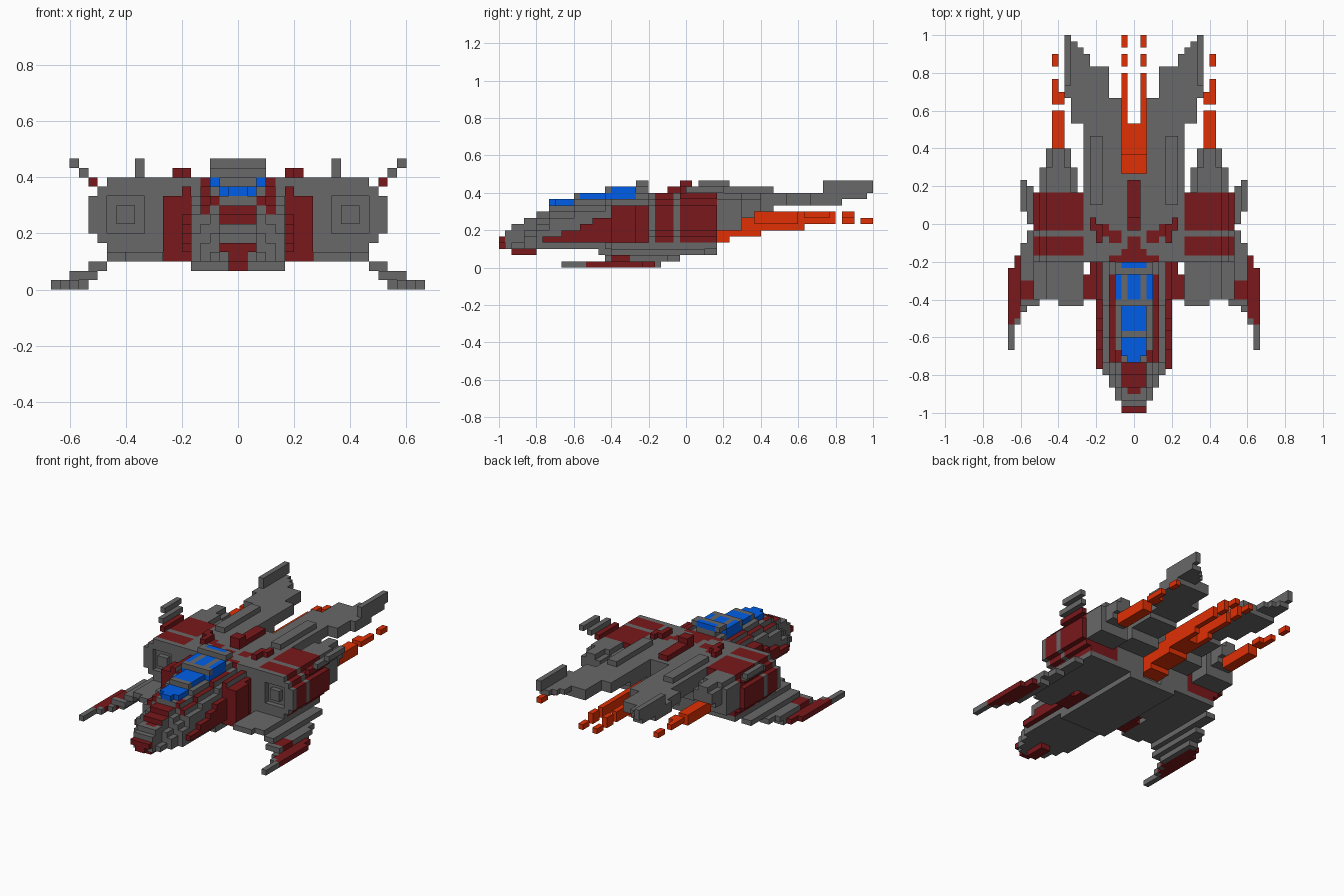
import bpy, bmesh
from mathutils import Vector

if "Cube" in bpy.data.objects:
    bpy.data.objects.remove(bpy.data.objects["Cube"])

U = 1 / 30  # one block; the ship is 40 x 60 x 14 blocks
COLOURS = {"hull_grey": (0.14, 0.14, 0.14, 1), "trim_red": (0.19, 0.009, 0.011, 1),
           "glass_blue": (0.0, 0.11, 0.8, 1), "flame_orange": (0.75, 0.03, 0.0015, 1)}
GREY, RED, BLUE, ORANGE, RED_TOP = range(5)  # RED_TOP: red on upper and front faces only
MATS = []
for n, c in COLOURS.items():
    m = bpy.data.materials.new(n)
    m.diffuse_color = c
    m.use_nodes = True
    m.node_tree.nodes["Principled BSDF"].inputs["Base Color"].default_value = m.diffuse_color
    MATS.append(m)

cells = {}  # block position -> (part, colour); later boxes replace earlier ones


def box(part, x0, x1, y0, y1, z0, z1, col=GREY):
    """Fill a box of blocks and its mirror image across x."""
    for x in range(x0, x1):
        for y in range(y0, y1):
            for z in range(z0, z1):
                for xx in (x, -1 - x):
                    cells[xx, y, z] = (part, col)


def carve(x0, x1, y0, y1, z0, z1):
    for x in range(x0, x1):
        for y in range(y0, y1):
            for z in range(z0, z1):
                cells.pop((x, y, z), None)
                cells.pop((-1 - x, y, z), None)


def rounded(part, x0, x1, y0, y1, z0, z1, col=GREY):
    """Pod with its outer side stepped off."""
    for i in range(3):
        box(part, x0, x1 - 2 + i, y0, y1, z0 + i, z1 - i, col)


# Fuselage: stepped slices (y0, y1, half width, bottom, top)
for y0, y1, w, b, t in [(-29, -28, 2, 3, 6), (-28, -26, 3, 3, 7), (-27, -26, 4, 3, 6),
                        (-26, -24, 4, 3, 8), (-24, -22, 5, 3, 9), (-22, -18, 5, 3, 11),
                        (-18, -13, 5, 3, 12), (-13, -6, 5, 3, 13)]:
    for i in range(4):
        box("fuselage", 0, max(2, w - 3 + i), y0, y1, b, t - i)
box("chin", 0, 1, -28, -24, 2, 3, RED)
box("nose_tip", 0, 2, -30, -29, 4, 5, RED)
box("nose_tip", 0, 1, -30, -29, 3, 4, RED)
# Red nose paint and canopy frame
box("fuselage", 0, 1, -27, -26, 6, 7, RED_TOP)
box("fuselage", 0, 2, -26, -24, 7, 8, RED_TOP)
box("fuselage", 0, 2, -24, -22, 8, 9, RED_TOP)
box("fuselage", 2, 3, -22, -20, 9, 10, RED_TOP)
box("fuselage", 3, 4, -22, -18, 8, 9, RED_TOP)
box("fuselage", 3, 4, -18, -13, 9, 10, RED_TOP)
box("fuselage", 3, 4, -13, -8, 10, 11, RED_TOP)
# Canopy glass
box("canopy", 0, 2, -21, -18, 10, 11, BLUE)
box("canopy", 0, 1, -22, -21, 10, 11, BLUE)
carve(1, 2, -22, -21, 10, 11)
box("canopy", 0, 2, -17, -13, 11, 12, BLUE)
box("canopy", 0, 1, -12, -8, 12, 13, BLUE)
box("canopy", 2, 3, -12, -8, 11, 13, BLUE)
box("canopy", 2, 3, -13, -12, 11, 12, BLUE)
box("canopy_frame", 0, 3, -13, -12, 12, 13)
box("cabin_roof", 0, 3, -8, -6, 13, 14)
box("cabin_roof", 0, 2, -7, -6, 13, 14, BLUE)

# Red cheek panels beside the fuselage
for y0, y1, t in [(-23, -20, 5), (-20, -17, 6), (-17, -15, 7), (-15, -12, 8)]:
    box("cheek_panel", 5, 6, y0, y1, 4, t, RED)
box("cheek_panel", 5, 6, -12, -6, 3, 11, RED_TOP)
box("cheek_panel", 5, 6, -12, -6, 3, 7, RED)
box("cheek_panel", 6, 8, -12, -8, 3, 10, RED)
box("cheek_panel", 6, 7, -8, -6, 3, 10, RED)

# Centre body between the engines
box("centre_body", 0, 8, -6, 4, 3, 12)
box("centre_body", 0, 5, -14, 5, 2, 3)
box("centre_body", 2, 8, 4, 5, 3, 12)
box("centre_body", 0, 2, 4, 8, 9, 12)
box("centre_body", 2, 8, 5, 9, 7, 12)
box("centre_body", 2, 8, 9, 14, 9, 12)
box("deck_rib", 5, 7, 3, 14, 12, 13)

# Red deck markings: spine and crossed arms
box("spine", 0, 1, -1, 7, 12, 13, RED)
box("spine", 0, 1, -1, 1, 13, 14, RED)
box("spine", 0, 1, -4, -2, 11, 12, RED)
box("spine", 0, 2, -5, -4, 11, 12, RED)
box("spine", 0, 4, -6, -5, 11, 12, RED_TOP)
box("deck_arm", 6, 7, -1, 1, 12, 13, RED)
box("deck_arm", 5, 6, -3, 0, 12, 13, RED)
box("deck_arm", 4, 5, -2, 0, 11, 12, RED)
box("deck_arm", 2, 4, -3, -1, 11, 12, RED)

# Forked tail: (outer x, inner x, y0, y1, z0, z1)
for xo, xi, y0, y1, z0, z1 in [(8, 2, 14, 16, 10, 12), (10, 2, 16, 20, 10, 12),
                               (10, 4, 20, 25, 10, 12), (10, 7, 25, 27, 11, 12),
                               (10, 8, 27, 28, 11, 12), (10, 9, 28, 29, 11, 12)]:
    box("tail_fork", xi, xo, y0, y1, z0, z1)
box("tail_fin", 10, 11, 20, 25, 10, 12)
box("tail_fin", 10, 11, 25, 29, 11, 12)
box("tail_fin", 10, 11, 22, 30, 12, 14)

# Engine pods with recessed intakes
rounded("engine_pod", 8, 16, -6, -5, 4, 12)
rounded("engine_pod", 8, 16, -5, 5, 4, 12, RED)
rounded("engine_pod", 8, 16, -2, -1, 4, 12)
box("engine_pod", 9, 14, -5, -4, 5, 11)
carve(10, 14, -6, -5, 6, 10)
box("intake_core", 11, 13, -6, -5, 7, 9)
box("engine_nozzle", 9, 15, 5, 9, 6, 11)
box("engine_nozzle", 10, 14, 5, 9, 11, 12)
box("engine_nozzle", 10, 14, 9, 11, 8, 11)
box("engine_nozzle", 10, 14, 11, 12, 9, 11)
box("engine_nozzle", 11, 13, 9, 12, 11, 12)

# Upper fins on the pods
box("upper_fin", 15, 16, -1, 5, 11, 12, RED)
box("upper_fin", 16, 17, 0, 6, 12, 13)
box("upper_fin", 17, 18, 2, 7, 13, 14)

# Wing plates and stepped lower fins
box("wing_plate", 8, 14, -12, 5, 3, 4)
box("wing_plate", 8, 12, -13, -12, 3, 4)
box("wing_plate", 14, 16, -12, 3, 2, 3)
box("lower_fin", 15, 17, -13, -1, 1, 2)
box("lower_fin", 17, 18, -13, -3, 1, 2)
box("lower_fin", 16, 18, -12, -9, 1, 2, RED)
box("lower_fin", 16, 17, -12, -4, 0, 1)
box("lower_fin", 17, 18, -14, -4, 0, 1)
box("lower_fin", 18, 19, -16, -5, 0, 1)
box("lower_fin", 19, 20, -20, -7, 0, 1)
box("lower_fin", 17, 18, -13, -5, 0, 1, RED)
box("lower_fin", 18, 19, -15, -5, 0, 1, RED)
box("lower_fin", 19, 20, -16, -7, 0, 1, RED)

# Exhaust flames: centre, then one per pod
box("centre_flame", 0, 2, 4, 7, 4, 7, ORANGE)
box("centre_flame", 0, 2, 7, 12, 5, 8, ORANGE)
box("centre_flame", 0, 2, 11, 16, 6, 9, ORANGE)
box("centre_flame", 1, 2, 16, 19, 6, 9, ORANGE)
box("centre_flame", 1, 2, 19, 24, 7, 9, ORANGE)
box("centre_flame", 1, 2, 25, 27, 7, 9, ORANGE)
box("centre_flame", 1, 2, 28, 30, 7, 8, ORANGE)
box("pod_flame", 11, 13, 11, 18, 7, 9, ORANGE)
box("pod_flame", 11, 13, 19, 21, 8, 9, ORANGE)
box("pod_flame", 12, 13, 21, 23, 8, 9, ORANGE)
box("pod_flame", 12, 13, 25, 27, 8, 9, ORANGE)

# Turn each part's exposed block faces into one mesh object
DIRS = [Vector(d) for d in ((1, 0, 0), (-1, 0, 0), (0, 1, 0), (0, -1, 0), (0, 0, 1), (0, 0, -1))]
for part in sorted({p for p, _ in cells.values()}):
    bm = bmesh.new()
    verts = {}
    for pos, (p, col) in cells.items():
        if p != part:
            continue
        for d in DIRS:
            if tuple(int(a + b) for a, b in zip(pos, d)) in cells:
                continue
            u = Vector((d.y, d.z, d.x))
            v = d.cross(u)
            mid = Vector(pos) + Vector((.5, .5, .5)) + d / 2
            corners = []
            for a, b in ((-1, -1), (1, -1), (1, 1), (-1, 1)):
                c = mid + u * a / 2 + v * b / 2
                key = tuple(round(k) for k in c)
                if key not in verts:
                    verts[key] = bm.verts.new(Vector(key) * U)
                corners.append(verts[key])
            face = bm.faces.new(corners)
            face.material_index = col if col < 4 else (RED if d.z > 0 or d.y < 0 else GREY)
    me = bpy.data.meshes.new(part)
    bm.to_mesh(me)
    bm.free()
    for m in MATS:
        me.materials.append(m)
    bpy.context.collection.objects.link(bpy.data.objects.new(part, me))
